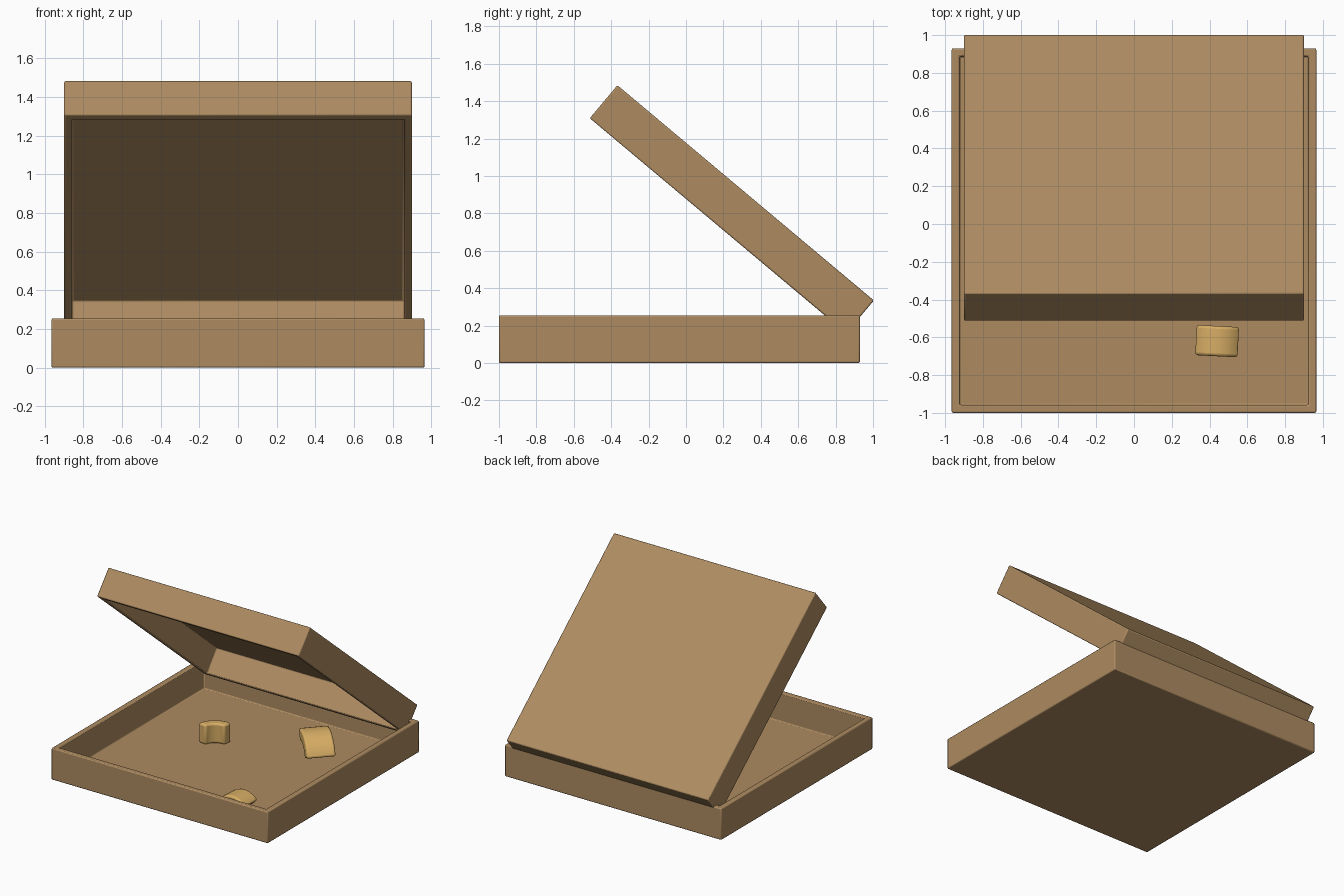
import bpy, bmesh, math
from mathutils import Vector

if "Cube" in bpy.data.objects:
    bpy.data.objects.remove(bpy.data.objects["Cube"])


def material(name, rgb):
    m = bpy.data.materials.new(name)
    m.diffuse_color = (*rgb, 1)
    m.use_nodes = True
    m.node_tree.nodes["Principled BSDF"].inputs["Base Color"].default_value = m.diffuse_color
    return m


OUTER = material("card_outer", (0.42, 0.26, 0.12))
INNER = material("card_inner", (0.46, 0.34, 0.19))
PIECE = material("piece_tan", (0.68, 0.42, 0.13))


def finish(name, bm, mats, bevel, segments, loc, rot):
    bmesh.ops.recalc_face_normals(bm, faces=bm.faces)
    me = bpy.data.meshes.new(name)
    bm.to_mesh(me)
    bm.free()
    ob = bpy.data.objects.new(name, me)
    bpy.context.collection.objects.link(ob)
    for m in mats:
        me.materials.append(m)
    mod = ob.modifiers.new("soft_edges", 'BEVEL')
    mod.width, mod.segments = bevel, segments
    mod.limit_method, mod.angle_limit = 'ANGLE', math.radians(40)
    ob.location, ob.rotation_euler = loc, rot
    bpy.context.view_layer.objects.active = ob
    ob.select_set(True)
    bpy.ops.object.shade_smooth_by_angle(angle=math.radians(40))
    ob.select_set(False)
    return ob


# Open tray centred on its own middle: a box with its top inset and pushed down
def tray(name, size, wall, floor, loc, rot=(0, 0, 0)):
    bm = bmesh.new()
    bmesh.ops.create_cube(bm, size=1)
    bmesh.ops.scale(bm, vec=size, verts=bm.verts)
    top = max(bm.faces, key=lambda f: f.calc_center_median().z)
    bmesh.ops.inset_region(bm, faces=[top], thickness=wall)
    res = bmesh.ops.extrude_face_region(bm, geom=[top])
    verts = [v for v in res['geom'] if isinstance(v, bmesh.types.BMVert)]
    bmesh.ops.translate(bm, verts=verts, vec=(0, 0, floor - size[2]))
    if top.is_valid:
        bmesh.ops.delete(bm, geom=[top], context='FACES_ONLY')
    for f in bm.faces:
        if all(abs(v.co.x) < size[0] / 2 - wall * 0.9 and
               abs(v.co.y) < size[1] / 2 - wall * 0.9 for v in f.verts):
            f.material_index = 1
    return finish(name, bm, (OUTER, INNER), 0.008, 2, loc, rot)


# Curved chunk: an arch section extruded along y
def chunk(name, scale, loc, rot, r_in=0.09, r_out=0.16, half=48, width=0.16, n=8):
    bm = bmesh.new()
    mid = (r_out + r_in * math.cos(math.radians(half))) / 2
    angles = [math.radians(-half + 2 * half * i / n) for i in range(n + 1)]
    pts = [(r_out * math.sin(a), r_out * math.cos(a)) for a in angles]
    pts += [(r_in * math.sin(a), r_in * math.cos(a)) for a in reversed(angles)]
    face = bm.faces.new([bm.verts.new((x * scale, -width / 2 * scale, (z - mid) * scale))
                         for x, z in pts])
    res = bmesh.ops.extrude_face_region(bm, geom=[face])
    verts = [v for v in res['geom'] if isinstance(v, bmesh.types.BMVert)]
    bmesh.ops.translate(bm, verts=verts, vec=(0, width * scale, 0))
    return finish(name, bm, (PIECE,), 0.015, 3, loc, rot)


# Box base and propped-open lid
tray("box_base", (1.93, 1.93, 0.255), 0.06, 0.025, (0, -0.035, 0.1275))
tray("box_lid", (1.80, 1.79, 0.23), 0.06, 0.025, (0, 0.245, 0.822),
     (math.radians(140), 0, 0))

# Loose pieces on the floor: standing arch, one on its side, one larger and leaning
R = math.radians
chunk("piece_front", 1.0, (0.44, -0.62, 0.077), (0, 0, R(-3)))
chunk("piece_left", 1.0, (-0.325, 0.17, 0.105), (R(-90), 0, R(35)))
chunk("piece_right", 1.35, (0.42, 0.41, 0.137), (0, R(20), R(-43)))
